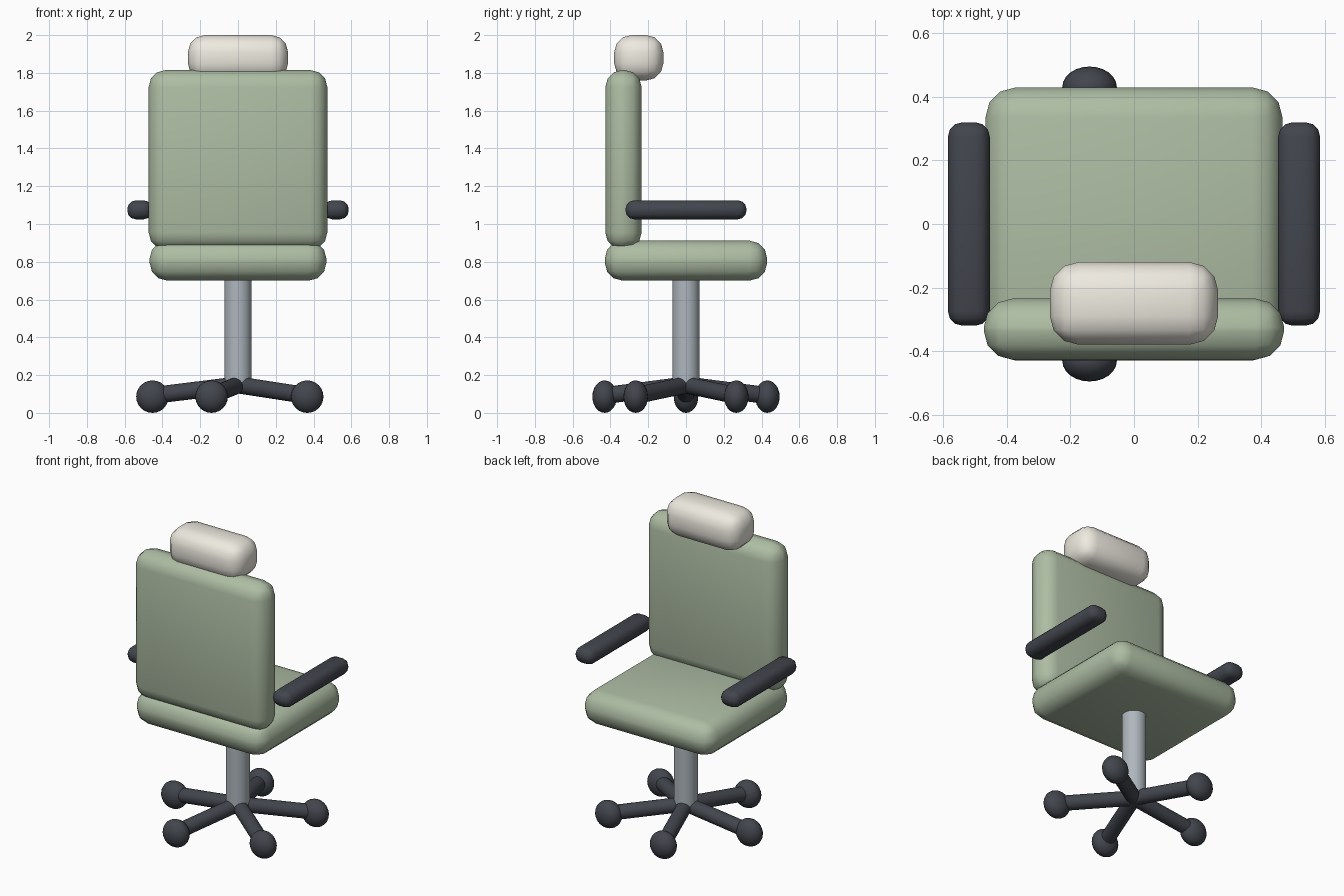
import bpy, math
from mathutils import Vector

if "Cube" in bpy.data.objects:
    bpy.data.objects.remove(bpy.data.objects["Cube"])


def material(name, rgb):
    m = bpy.data.materials.new(name)
    m.diffuse_color = (*rgb, 1)
    m.use_nodes = True
    m.node_tree.nodes["Principled BSDF"].inputs["Base Color"].default_value = m.diffuse_color
    return m


GREEN = material("sage fabric", (0.42, 0.51, 0.37))
CREAM = material("cream fabric", (0.85, 0.82, 0.74))
DARK = material("dark plastic", (0.055, 0.06, 0.075))
STEEL = material("steel", (0.42, 0.47, 0.51))


def finish(name, mat):
    ob = bpy.context.object
    ob.name = name
    ob.data.materials.append(mat)
    bpy.ops.object.shade_smooth_by_angle(angle=math.radians(40))
    return ob


def cushion(name, lo, hi, bevel, mat):
    """Rounded box between two corners."""
    lo, hi = Vector(lo), Vector(hi)
    bpy.ops.mesh.primitive_cube_add(size=1, location=(lo + hi) / 2)
    ob = bpy.context.object
    ob.scale = hi - lo
    bpy.ops.object.transform_apply(location=False, rotation=False, scale=True)
    mod = ob.modifiers.new("round", 'BEVEL')
    mod.width = bevel
    mod.segments = 3
    mod.limit_method = 'NONE'
    bpy.ops.object.modifier_apply(modifier=mod.name)
    return finish(name, mat)


def rod(name, a, b, radius, mat):
    """Cylinder between two points."""
    a, b = Vector(a), Vector(b)
    d = b - a
    bpy.ops.mesh.primitive_cylinder_add(vertices=24, radius=radius, depth=d.length,
                                        location=(a + b) / 2,
                                        rotation=d.to_track_quat('Z', 'Y').to_euler())
    return finish(name, mat)


# Cushions
cushion("seat", (-0.468, -0.43, 0.70), (0.468, 0.43, 0.912), 0.095, GREEN)
cushion("backrest", (-0.473, -0.427, 0.865), (0.473, -0.235, 1.815), 0.09, GREEN)
cushion("headrest", (-0.265, -0.38, 1.76), (0.265, -0.12, 2.0), 0.09, CREAM)

# Armrests
for side, s in (("left", -1), ("right", 1)):
    cushion(f"armrest_{side}", (s * 0.52 - 0.066, -0.32, 1.025),
            (s * 0.52 + 0.066, 0.32, 1.125), 0.045, DARK)

# Gas lift column
rod("column", (0, 0, 0.15), (0, 0, 0.75), 0.072, STEEL)

# Five-star base with casters
for i in range(5):
    a = math.pi + i * math.tau / 5
    c, s = math.cos(a), math.sin(a)
    rod(f"base_leg_{i + 1}", (0, 0, 0.148), (0.45 * c, 0.45 * s, 0.092), 0.045, DARK)
    bpy.ops.mesh.primitive_uv_sphere_add(segments=24, ring_count=12, radius=1,
                                         location=(0.453 * c, 0.453 * s, 0.086))
    bpy.context.object.scale = (0.086, 0.065, 0.086)
    bpy.ops.object.transform_apply(location=False, rotation=False, scale=True)
    finish(f"caster_{i + 1}", DARK)
